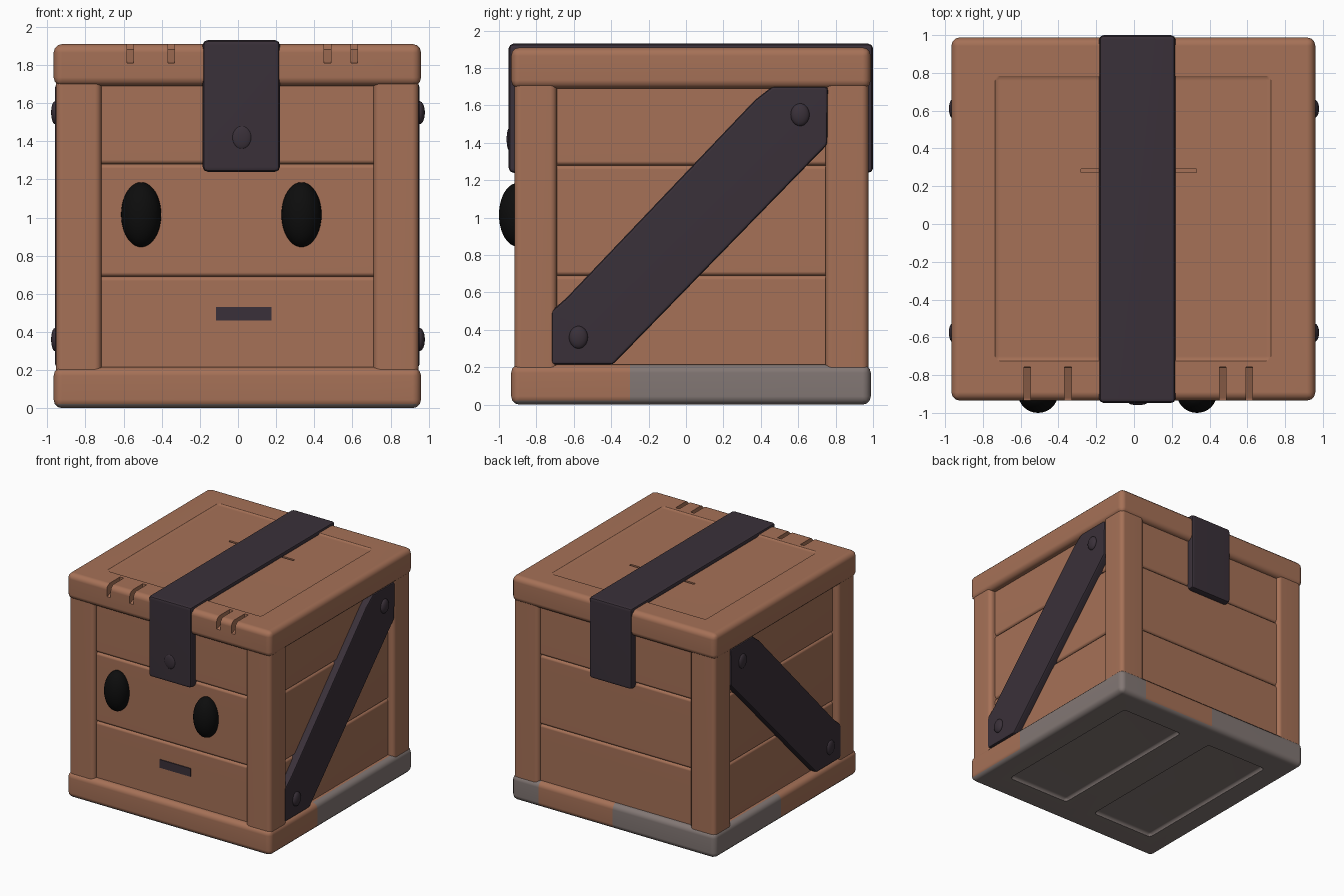
import bpy, bmesh, math
from mathutils import Matrix, Vector

if "Cube" in bpy.data.objects:
    bpy.data.objects.remove(bpy.data.objects["Cube"])


def material(name, rgb):
    m = bpy.data.materials.new(name)
    m.diffuse_color = (*rgb, 1)
    m.use_nodes = True
    m.node_tree.nodes["Principled BSDF"].inputs["Base Color"].default_value = m.diffuse_color
    return m


WOOD = material("brown wood", (0.38, 0.165, 0.095))
STRAP = material("dark strap", (0.042, 0.030, 0.041))
GREY = material("grey base", (0.225, 0.185, 0.175))
BLACK = material("eye black", (0.004, 0.004, 0.004))


def finish(bm, name, mat, bevel=0.0, segments=3):
    if bevel:
        bmesh.ops.bevel(bm, geom=bm.edges[:], offset=bevel, segments=segments,
                        profile=0.5, affect='EDGES', clamp_overlap=True)
    bmesh.ops.recalc_face_normals(bm, faces=bm.faces)
    mesh = bpy.data.meshes.new(name)
    bm.to_mesh(mesh)
    bm.free()
    ob = bpy.data.objects.new(name, mesh)
    mesh.materials.append(mat)
    bpy.context.collection.objects.link(ob)
    return ob


def box(name, x, y, z, mat=WOOD, bevel=0.0):
    """Box given by its (min, max) range on each axis."""
    bm = bmesh.new()
    bmesh.ops.create_cube(bm, size=1)
    for v in bm.verts:
        v.co = [r[0] if c < 0 else r[1] for c, r in zip(v.co, (x, y, z))]
    return finish(bm, name, mat, bevel)


def prism(name, points, x, mat=WOOD, bevel=0.0):
    """Outline in the y-z plane, extruded along x."""
    bm = bmesh.new()
    face = bm.faces.new([bm.verts.new((x[0], p[0], p[1])) for p in points])
    out = bmesh.ops.extrude_face_region(bm, geom=[face])
    for v in out["geom"]:
        if isinstance(v, bmesh.types.BMVert):
            v.co.x = x[1]
    return finish(bm, name, mat, bevel, 2)


def ball(name, centre, radii, mat):
    bm = bmesh.new()
    bmesh.ops.create_uvsphere(bm, u_segments=32, v_segments=20, radius=1,
                              matrix=Matrix.LocRotScale(Vector(centre), None, Vector(radii)))
    return finish(bm, name, mat)


def cut(ob, cutter):
    mod = ob.modifiers.new("cut", 'BOOLEAN')
    mod.operation, mod.solver, mod.object = 'DIFFERENCE', 'EXACT', cutter
    cutter.hide_render = True
    bpy.context.view_layer.objects.active = ob
    bpy.ops.object.modifier_apply(modifier=mod.name)
    bpy.data.objects.remove(cutter)


# Outer sizes of the crate
RX, RY = (-0.967, 0.96), (-0.935, 0.988)      # top and bottom rails
PX, PY = (-0.955, 0.948), (-0.918, 0.975)     # corner posts

# Three layers of planks, showing as recessed panels on all four sides
for i, z in enumerate([(0.15, 0.69), (0.69, 1.28), (1.28, 1.76)]):
    box(f"plank_layer_{i + 1}", (-0.90, 0.893), (-0.885, 0.945), z, bevel=0.022)

# Corner posts
for xn, x in (("left", (PX[0], -0.715)), ("right", (0.71, PX[1]))):
    for yn, y in (("front", (PY[0], -0.69)), ("back", (0.745, PY[1]))):
        box(f"{yn}_{xn}_post", x, y, (0.1, 1.82), bevel=0.035)

# Lid with a shallow recess, a plank seam and chipped notches on the front edge
lid = box("lid", RX, RY, (1.69, 1.91), bevel=0.045)
cut(lid, box("cutter", (-0.75, 0.74), (-0.74, 0.8), (1.9, 2.1), bevel=0.04))
cut(lid, box("cutter", (-0.28, 0.33), (0.272, 0.292), (1.88, 2.1)))
for x in (-0.565, -0.35, 0.47, 0.61):
    wedge = [(-1.1, 1.81), (-0.92, 1.81), (-0.76, 1.88), (-0.75, 2.0), (-1.1, 2.0)]
    cut(lid, prism("cutter", wedge, (x - 0.018, x + 0.018)))

# Base slab with two recessed panels underneath
base = box("base", RX, RY, (0, 0.215), bevel=0.045)
for x in ((-0.75, -0.15), (0.14, 0.74)):
    cut(base, box("cutter", x, (-0.69, 0.76), (-0.2, 0.025), bevel=0.03))

# Grey underside and worn grey patches around the back of the base
base.data.materials.append(GREY)
bm = bmesh.new()
bm.from_mesh(base.data)
for co, no in (((0, -0.3, 0), (0, 1, 0)), ((0, 0.1, 0), (0, 1, 0)),
               ((0, 0, 0), (1, 0, 0)), ((0.7, 0, 0), (1, 0, 0))):
    bmesh.ops.bisect_plane(bm, geom=bm.verts[:] + bm.edges[:] + bm.faces[:],
                           plane_co=co, plane_no=no)
for f in bm.faces:
    c = f.calc_center_median()
    under = f.normal.z < -0.6 or (c.z < 0.03 and abs(c.x) < 0.8 and -0.75 < c.y < 0.8)
    right = c.x > 0.9 and c.y > -0.3
    left = c.x < -0.9 and c.y > 0.1
    back = c.y > 0.93 and (c.x < 0 or c.x > 0.7)
    f.material_index = int(under or right or left or back)
bm.to_mesh(base.data)
bm.free()

# Strap over the lid, hanging down front and back
prism("top_strap", [(-0.948, 1.24), (-0.948, 1.93), (1.0, 1.93), (1.0, 1.24),
                    (0.91, 1.24), (0.91, 1.85), (-0.85, 1.85), (-0.85, 1.24)],
      (-0.185, 0.22), STRAP, 0.025)
ball("front_strap_stud", (0.02, -0.945, 1.42), (0.05, 0.014, 0.06), STRAP)

# Diagonal braces on both sides, each with two studs
brace = [(-0.72, 0.215), (-0.39, 0.215), (0.755, 1.39), (0.76, 1.70),
         (0.46, 1.70), (0.37, 1.63), (-0.64, 0.57), (-0.72, 0.50)]
for side, x0, x1, tip in (("right", 0.85, 0.953, 0.98), ("left", -0.86, -0.96, -0.98)):
    prism(f"{side}_brace", brace, (x0, x1), STRAP, 0.018)
    for n, y, z in (("lower", -0.575, 0.36), ("upper", 0.61, 1.55)):
        ball(f"{side}_{n}_stud", (x1, y, z), (abs(tip - x1), 0.05, 0.06), STRAP)

# Face: two bulging oval eyes and a thin mouth plate
for n, x in (("left", -0.508), ("right", 0.333)):
    ball(f"{n}_eye", (x, -0.90, 1.015), (0.105, 0.1, 0.17), BLACK)
box("mouth", (-0.115, 0.175), (-0.892, -0.884), (0.46, 0.53), STRAP)

# Smooth shading with sharp creases kept
for ob in bpy.context.scene.objects:
    ob.select_set(True)
    bpy.context.view_layer.objects.active = ob
bpy.ops.object.shade_smooth_by_angle(angle=math.radians(40))
for ob in bpy.context.scene.objects:
    ob.modifiers.new("weighted", 'WEIGHTED_NORMAL').keep_sharp = True
